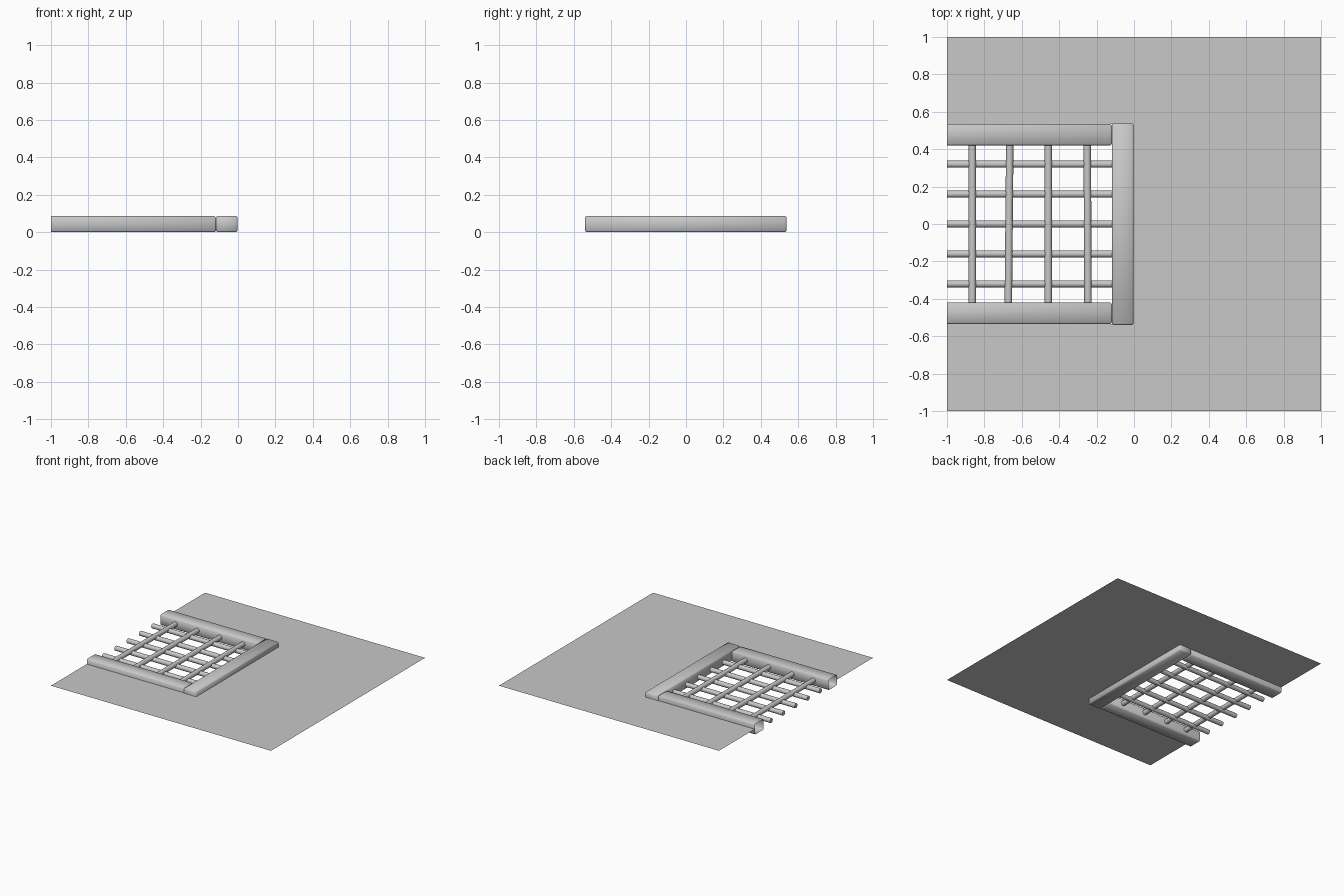
import bpy
import bmesh
from math import radians
from mathutils import Matrix, Vector

cube = bpy.data.objects.get("Cube")
if cube:
    bpy.data.objects.remove(cube)


def make_material(name, value):
    mat = bpy.data.materials.new(name)
    mat.use_nodes = True
    colour = (value, value, value, 1)
    mat.diffuse_color = colour
    mat.node_tree.nodes["Principled BSDF"].inputs["Base Color"].default_value = colour
    return mat


GREY = make_material("stone grey", 0.58)

FLOOR_Z, TOP_Z = 0.046, 0.087
EDGE, OUTER, INNER = -1.0, 0.535, 0.42     # cut-off side, frame outside and inside
POST_X = -0.118


def add_object(name, bm):
    mesh = bpy.data.meshes.new(name)
    bm.to_mesh(mesh)
    bm.free()
    obj = bpy.data.objects.new(name, mesh)
    bpy.context.collection.objects.link(obj)
    mesh.materials.append(GREY)
    return obj


def smooth(obj, angle):
    bpy.ops.object.select_all(action='DESELECT')
    obj.select_set(True)
    bpy.context.view_layer.objects.active = obj
    bpy.ops.object.shade_smooth_by_angle(angle=radians(angle))


def frame_beam(name, x0, x1, y0, y1, open_end=False):
    """Soft-edged hollow beam, optionally open at the cut-off side."""
    bm = bmesh.new()
    size = Vector((x1 - x0, y1 - y0, TOP_Z))
    middle = Vector((x0 + x1, y0 + y1, TOP_Z)) / 2
    bmesh.ops.create_cube(bm, size=1, matrix=Matrix.Translation(middle) @ Matrix.Diagonal(size).to_4x4())
    bm.normal_update()
    if open_end:
        gone = [f for f in bm.faces if f.normal.x < -0.5]
        bmesh.ops.delete(bm, geom=gone, context='FACES')
    edges = [e for e in bm.edges if not e.is_boundary]
    bmesh.ops.bevel(bm, geom=edges, offset=0.008, segments=1, affect='EDGES', profile=0.5)
    smooth(add_object(name, bm), 60)


def bar(name, start, end, radius):
    """Round rod between two points."""
    start, end = Vector(start), Vector(end)
    turn = (end - start).to_track_quat('Z', 'Y').to_matrix().to_4x4()
    bm = bmesh.new()
    bmesh.ops.create_cone(bm, cap_ends=True, segments=12, radius1=radius, radius2=radius,
                          depth=(end - start).length,
                          matrix=Matrix.Translation((start + end) / 2) @ turn)
    smooth(add_object(name, bm), 50)


# Floor sheet with the opening cut in from one side
bm = bmesh.new()
outline = [(-1, -1), (1, -1), (1, 1), (-1, 1), (-1, OUTER), (-0.01, OUTER), (-0.01, -OUTER), (-1, -OUTER)]
bm.faces.new([bm.verts.new((x, y, FLOOR_Z)) for x, y in outline])
add_object("floor", bm)

# Frame: two rails and the closing post
frame_beam("back_rail", EDGE, POST_X, INNER, OUTER, open_end=True)
frame_beam("front_rail", EDGE, POST_X, -OUTER, -INNER, open_end=True)
frame_beam("end_post", POST_X, -0.002, -OUTER - 0.005, OUTER + 0.003)

# Lower bars along the rails
for i in range(5):
    y = 0.32 - 0.16 * i
    bar(f"long_bar_{i + 1}", (EDGE, y, 0.034), (POST_X + 0.02, y, 0.034), 0.019)

# Upper bars across, slightly uneven
for i, (x, lean) in enumerate([(-0.864, 0), (-0.668, 0.004), (-0.458, 0), (-0.248, -0.002)]):
    bar(f"cross_bar_{i + 1}", (x - lean, -INNER - 0.02, 0.046), (x + lean, INNER + 0.02, 0.046), 0.02)
